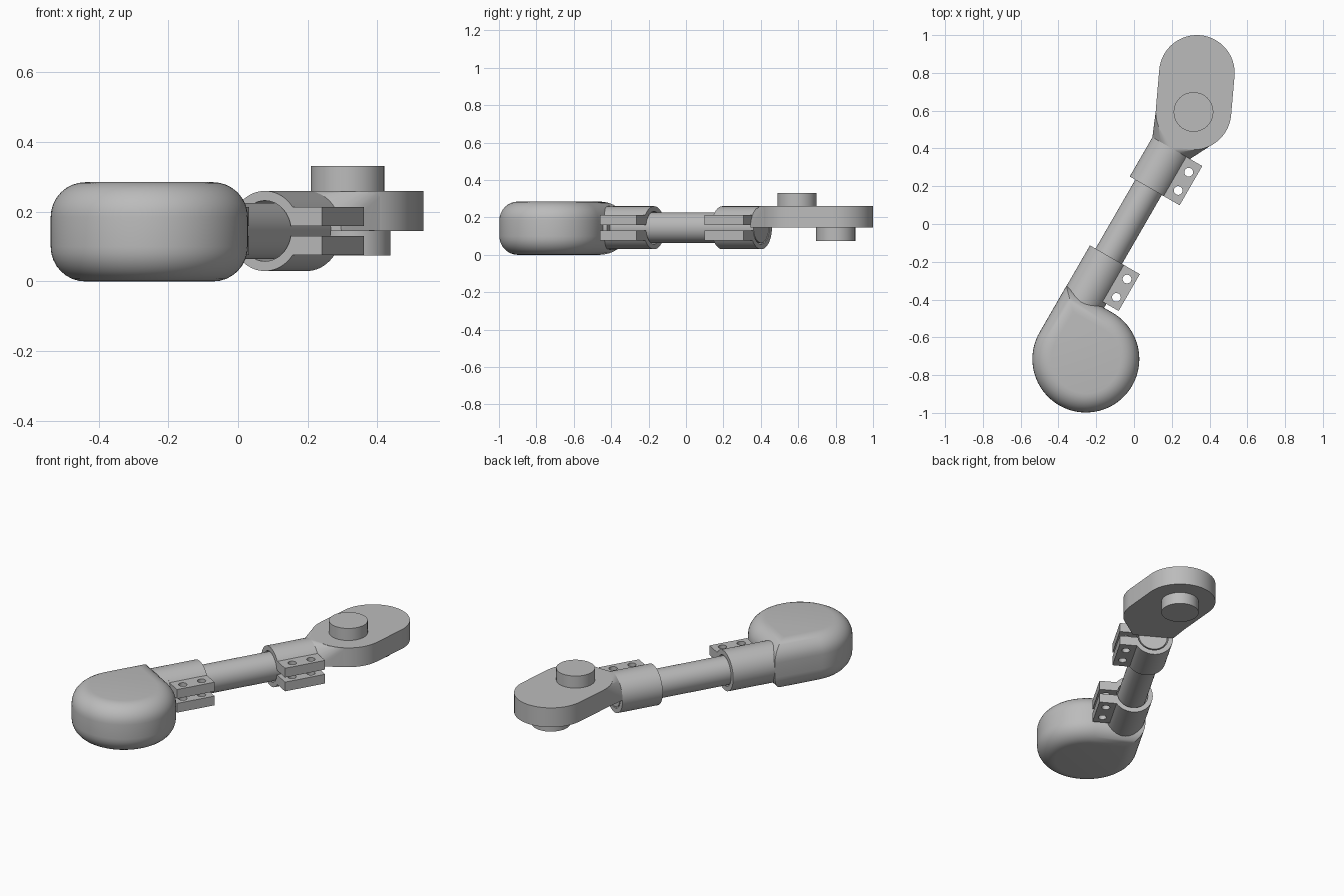
import bpy, bmesh
from math import sin, cos, pi, asin, sqrt, radians
from mathutils import Matrix, Vector

old = bpy.data.objects.get("Cube")
if old:
    bpy.data.objects.remove(old, do_unlink=True)

# Arm frame: local x is across the arm, local y runs along it, z is up
ARM = Matrix.Translation((-0.035, 0, 0.145)) @ Matrix.Rotation(radians(-30), 4, 'Z')
SEG = 64

grey = bpy.data.materials.new("plain grey")
grey.use_nodes = True
colour = (0.5, 0.5, 0.5, 1)
grey.diffuse_color = colour
grey.node_tree.nodes["Principled BSDF"].inputs["Base Color"].default_value = colour


def finish(name, bm, matrix=Matrix()):
    bmesh.ops.recalc_face_normals(bm, faces=bm.faces)
    bm.transform(matrix)
    mesh = bpy.data.meshes.new(name)
    bm.to_mesh(mesh)
    bm.free()
    mesh.materials.append(grey)
    obj = bpy.data.objects.new(name, mesh)
    bpy.context.collection.objects.link(obj)
    return obj


def loft(bm, rings):
    """Skin equal-sized rings of points and cap both ends."""
    rows = [[bm.verts.new(p) for p in ring] for ring in rings]
    for a, b in zip(rows, rows[1:]):
        for i in range(len(a)):
            j = (i + 1) % len(a)
            bm.faces.new((a[i], a[j], b[j], b[i]))
    bm.faces.new(rows[0])
    bm.faces.new(rows[-1])


def prism(name, outline, z0, z1):
    bm = bmesh.new()
    loft(bm, [[(x, y, z) for x, y in outline] for z in (z0, z1)])
    return finish(name, bm)


def along(name, profile, s0, s1):
    """Extrude a cross-section (across, height) along the arm."""
    bm = bmesh.new()
    loft(bm, [[(n, s, z) for n, z in profile] for s in (s0, s1)])
    return finish(name, bm, ARM)


def arc(r, a0, a1, count, cx=0, cy=0):
    return [(cx + r * cos(a0 + (a1 - a0) * i / count),
             cy + r * sin(a0 + (a1 - a0) * i / count)) for i in range(count + 1)]


def circle(r, cx=0, cy=0):
    return arc(r, 0, 2 * pi, SEG, cx, cy)[:-1]


# Rounded head: a disc with one square corner and soft rims
HEAD_R, FILLET, HEAD_H = 0.283, 0.1, 0.285


def head_ring(inset, z):
    r = HEAD_R - inset
    pts = arc(r, pi / 2, -pi, SEG) + [(-r, r)]
    return [(0.167 + x, -0.729 + y, z - 0.145) for x, y in pts]


steps = [i * pi / 16 for i in range(9)]
rim = [(FILLET * (1 - sin(a)), FILLET * (1 - cos(a))) for a in steps]
rings = [head_ring(inset, z) for inset, z in rim]
rings += [head_ring(inset, HEAD_H - z) for inset, z in reversed(rim)]
bm = bmesh.new()
loft(bm, rings)
finish("rounded_head", bm, ARM)

# Rod and the solid neck running into the head
TUBE_R, BORE_R, LUG_N = 0.115, 0.087, 0.19
along("rod", circle(0.081), -0.43, 0.464)
along("head_neck", circle(TUBE_R), -0.6, -0.422)

# Split clamp section: open ring with two lugs beside the slot
LUG_Z, SLOT_Z = 0.069, 0.014
outer, inner = asin(LUG_Z / TUBE_R), asin(SLOT_Z / BORE_R)
clamp_profile = (arc(TUBE_R, outer, 2 * pi - outer, SEG)
                 + [(LUG_N, -LUG_Z), (LUG_N, -SLOT_Z)]
                 + arc(BORE_R, 2 * pi - inner, inner, SEG)
                 + [(LUG_N, SLOT_Z), (LUG_N, LUG_Z)])


def clamp(name, s0, s1):
    obj = along(name, clamp_profile, s0, s1)
    bm = bmesh.new()
    for side in (-1, 1):
        s = (s0 + s1) / 2 + side * 0.056
        loft(bm, [[(x, y, z) for x, y in circle(0.023, 0.144, s)] for z in (-0.2, 0.2)])
    cutter = finish("bolt_hole_cutter", bm, ARM)
    cutter.hide_render = True
    mod = obj.modifiers.new("bolt_holes", 'BOOLEAN')
    mod.operation, mod.solver, mod.object = 'DIFFERENCE', 'EXACT', cutter
    bpy.context.view_layer.objects.active = obj
    bpy.ops.object.modifier_apply(modifier=mod.name)
    bpy.data.objects.remove(cutter, do_unlink=True)


clamp("lower_clamp", -0.422, -0.197)
clamp("upper_clamp", 0.224, 0.464)

# End plate: two discs joined by straight sides
NEAR, FAR, PLATE_R = (0.315, 0.593), (0.333, 0.8), 0.2
Z0, Z1 = 0.145, 0.26
tilt = -asin((FAR[0] - NEAR[0]) / sqrt((FAR[0] - NEAR[0]) ** 2 + (FAR[1] - NEAR[1]) ** 2))
plate = (arc(PLATE_R, tilt, tilt + pi, SEG // 2, *FAR)
         + arc(PLATE_R, tilt + pi, tilt + 2 * pi, SEG // 2, *NEAR))
prism("end_plate", plate, Z0, Z1)

# Transition from the upper half of the clamp into the plate
bm = bmesh.new()
for n, z in arc(TUBE_R, 0, pi, SEG // 2):
    bm.verts.new(ARM @ Vector((n, 0.464, z)))
for x, y in circle(PLATE_R - 0.001, *NEAR):
    for z in (Z0 + 0.001, Z1 - 0.001):
        bm.verts.new((x, y, z))
hull = bmesh.ops.convex_hull(bm, input=bm.verts[:])
loose = {v for v in hull["geom_interior"] if isinstance(v, bmesh.types.BMVert)}
bmesh.ops.delete(bm, geom=list(loose), context='VERTS')
finish("plate_transition", bm)

# Pins on top and underneath
prism("upper_pin", circle(0.105, *NEAR), Z1 - 0.02, 0.332)
prism("lower_pin", circle(0.105, *FAR), 0.074, Z0 + 0.02)

# Smooth the curved surfaces and keep the edges crisp
bpy.ops.object.select_all(action='DESELECT')
for obj in bpy.context.collection.objects:
    if obj.type == 'MESH' and obj.data.materials and obj.data.materials[0] == grey:
        obj.select_set(True)
        bpy.context.view_layer.objects.active = obj
bpy.ops.object.shade_smooth_by_angle(angle=radians(30))
